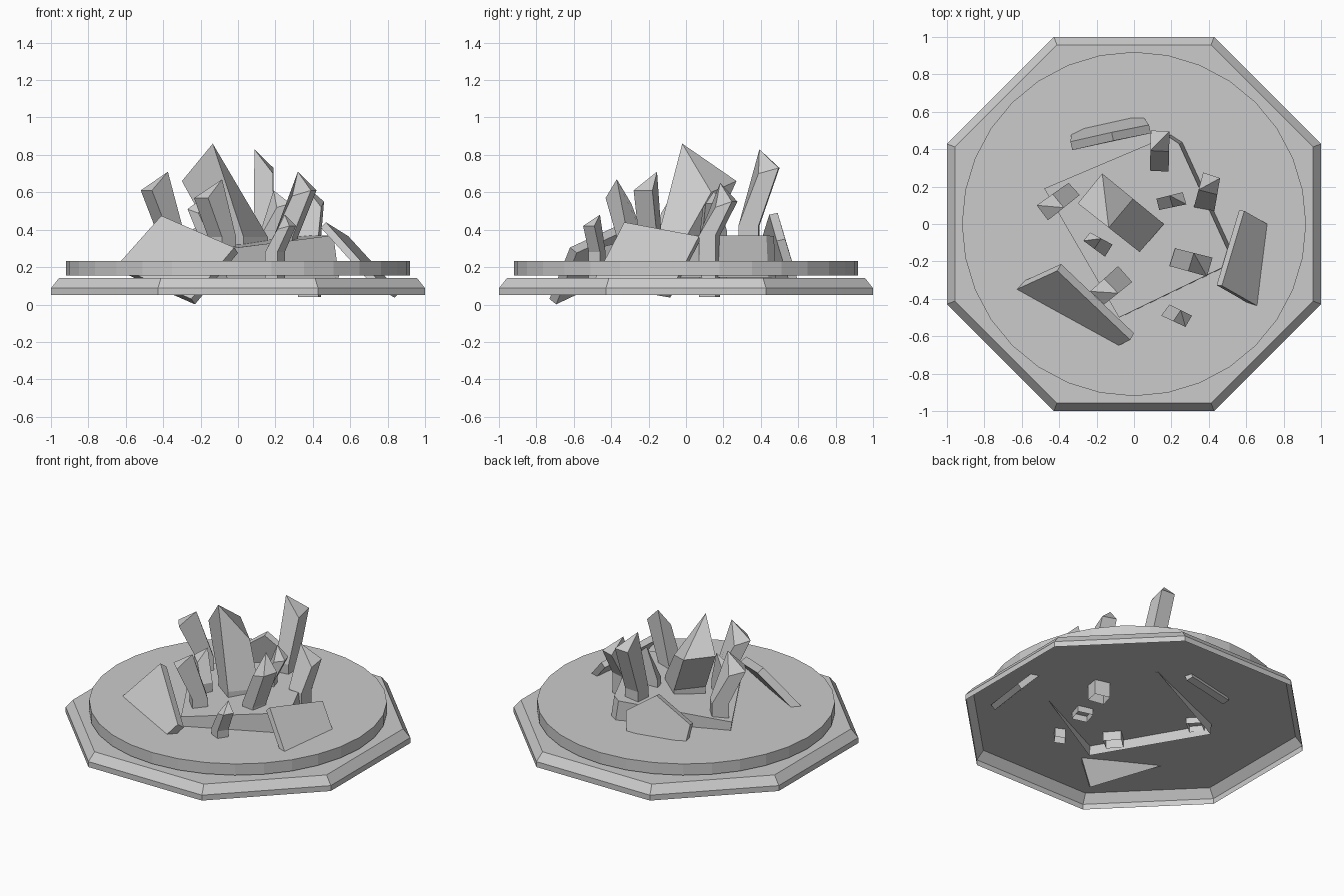
import bpy, bmesh, math
from mathutils import Vector

if "Cube" in bpy.data.objects:
    bpy.data.objects.remove(bpy.data.objects["Cube"])


def loft(name, rings, open_bottom=False, fan_top=False):
    """Solid through rings of equal length, listed bottom to top."""
    n = len(rings[0])
    verts = [tuple(v) for r in rings for v in r]
    t = len(verts) - n
    faces = [tuple(reversed(range(n)))]
    if fan_top:  # fold the cap along the line from the raised corner
        faces += [(t, t + 1, t + 3), (t + 1, t + 2, t + 3)]
    else:
        faces.append(tuple(range(t, t + n)))
    for k in range(len(rings) - 1):
        a = k * n
        faces += [(a + i, a + (i + 1) % n, a + n + (i + 1) % n, a + n + i) for i in range(n)]
    me = bpy.data.meshes.new(name)
    me.from_pydata(verts, [], faces)
    bm = bmesh.new()
    bm.from_mesh(me)
    bmesh.ops.recalc_face_normals(bm, faces=bm.faces)
    bm.faces.ensure_lookup_table()
    if open_bottom:
        bmesh.ops.delete(bm, geom=[bm.faces[0]], context='FACES_ONLY')
    bm.to_mesh(me)
    bm.free()
    ob = bpy.data.objects.new(name, me)
    bpy.context.collection.objects.link(ob)
    return ob


def circle(n, r, z):
    return [(r * math.cos(2 * math.pi * i / n), r * math.sin(2 * math.pi * i / n), z)
            for i in range(n)]


def octagon(r, c, z):
    return [(r, -c, z), (r, c, z), (c, r, z), (-c, r, z),
            (-r, c, z), (-r, -c, z), (-c, -r, z), (c, -r, z)]


def slab(name, outer, offset):
    outer = [Vector(p) for p in outer]
    return loft(name, [outer, [p + Vector(offset) for p in outer]])


def crystal(name, out1, out2, in1, in2, z_bend, z_top, z_tip, z_base):
    """Square shard: upright foot, leaning body, one raised corner at the tip."""
    o1, o2, i1, i2 = (Vector(p) for p in (out1, out2, in1, in2))
    m1, m2 = (o1 + i1) / 2, (o2 + i2) / 2
    foot = [m1, m2, i2, i1]
    head = [o1, o2, m2, m1]
    ring = lambda pts, z: [(p.x, p.y, z) for p in pts]
    top = ring(head, z_top)
    top[2] = (m2.x, m2.y, z_top - 0.3 * (z_tip - z_top))
    top[3] = (m1.x, m1.y, z_tip)
    return loft(name, [ring(foot, z_base), ring(foot, z_bend), top],
                open_bottom=True, fan_top=True)


# Octagonal plinth shell with bevelled top, and the round disc above it
loft("octagon_base", [octagon(1, 0.428, 0.05), octagon(1, 0.428, 0.087),
                      octagon(0.957, 0.412, 0.142)], open_bottom=True)
loft("round_disc", [circle(32, 0.92, z) for z in (0.155, 0.232)], open_bottom=True)

# Tilted rock bed under the crystals
bed = [(-0.48, 0.19, 0.29), (-0.08, -0.50, 0.295), (0.51, -0.215, 0.37),
       (0.51, -0.16, 0.37), (0.24, 0.43, 0.37), (0.18, 0.47, 0.365)]
loft("rock_bed", [[(x + 0.03, y + 0.01, z - 0.225) for x, y, z in bed], bed], open_bottom=True)

# Leaning rock slabs
slab("front_slab", [(-0.41, -0.25, 0.475), (-0.02, -0.62, 0.305),
                    (-0.25, -0.73, 0.03), (-0.65, -0.36, 0.205)], (0.02, 0.036, -0.029))
slab("right_slab", [(0.47, -0.33, 0.44), (0.59, 0.07, 0.365),
                    (0.865, -0.087, 0.065), (0.745, -0.487, 0.135)], (-0.028, 0.003, -0.028))
slab("back_slab", [(-0.12, 0.49, 0.49), (0.08, 0.53, 0.35), (0.03, 0.60, 0.12),
                   (-0.33, 0.52, 0.12), (-0.34, 0.44, 0.33)], (0.01, -0.045, -0.01))

# Crystals: outer edge, inner edge, bend height, top height, tip height, foot height
shards = [
    ((-0.30, 0.11), (-0.17, 0.27), (0.03, -0.15), (0.16, 0.00), 0.36, 0.66, 0.86, 0.17),
    ((-0.46, 0.02), (-0.52, 0.10), (-0.29, 0.155), (-0.35, 0.22), 0.39, 0.61, 0.71, 0.10),
    ((0.09, 0.50), (0.19, 0.495), (0.085, 0.285), (0.185, 0.28), 0.42, 0.73, 0.83, 0.16),
    ((0.37, 0.275), (0.46, 0.245), (0.32, 0.09), (0.43, 0.07), 0.37, 0.55, 0.65, 0.04),
    ((0.42, -0.18), (0.39, -0.28), (0.22, -0.13), (0.19, -0.225), 0.36, 0.61, 0.71, 0.10),
    ((-0.16, -0.43), (-0.235, -0.36), (-0.01, -0.31), (-0.085, -0.225), 0.36, 0.57, 0.67, 0.08),
    ((0.26, 0.17), (0.28, 0.105), (0.12, 0.135), (0.135, 0.075), 0.39, 0.54, 0.61, 0.16),
    ((-0.235, -0.045), (-0.27, -0.09), (-0.115, -0.11), (-0.155, -0.175), 0.37, 0.51, 0.58, 0.16),
    ((0.31, -0.49), (0.275, -0.55), (0.19, -0.43), (0.145, -0.49), 0.28, 0.42, 0.48, 0.08),
]
for k, s in enumerate(shards, 1):
    crystal(f"crystal_{k}", *s)
